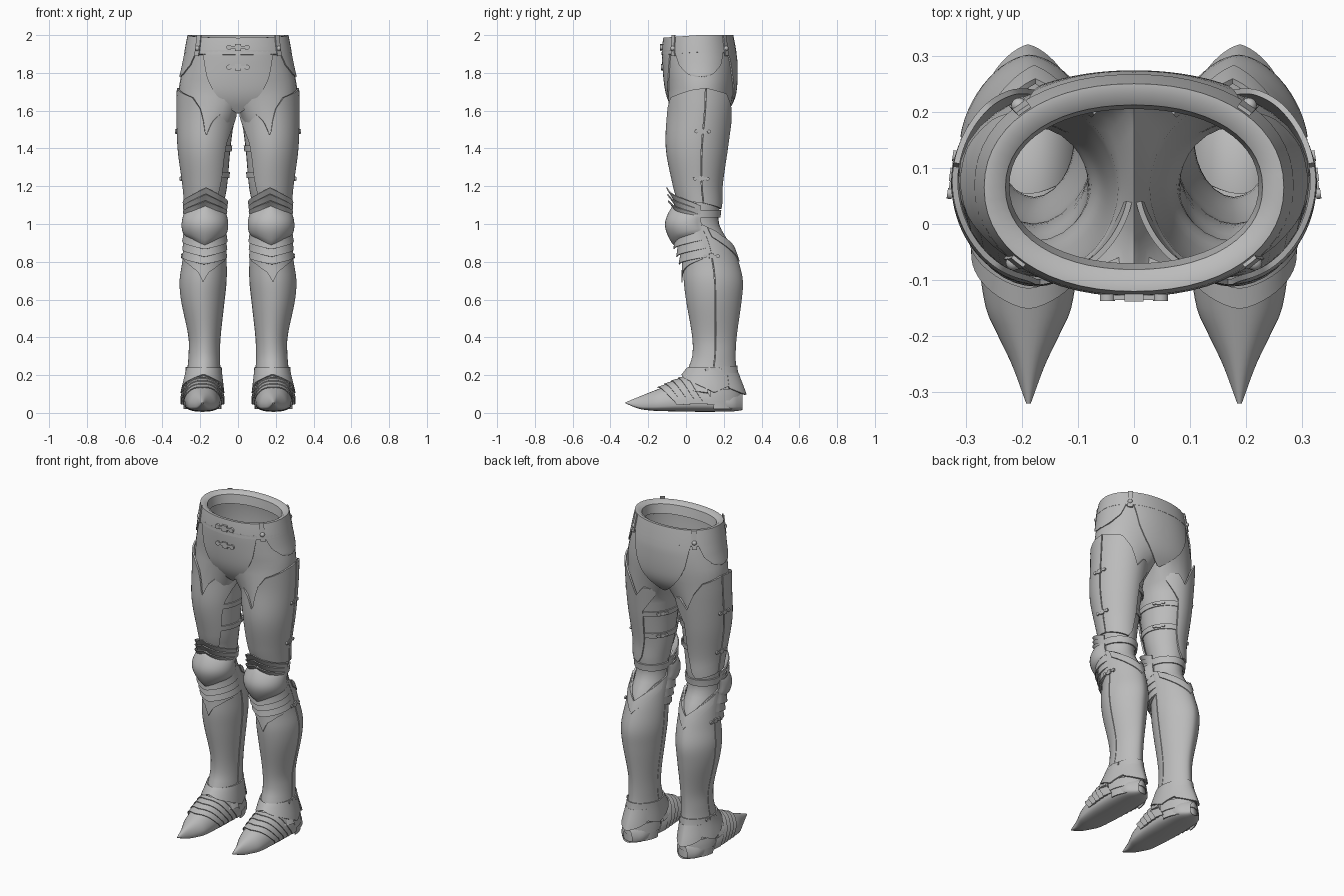
import bpy, bmesh
from math import sin, cos, pi, radians
from mathutils import Vector, Matrix

if "Cube" in bpy.data.objects:
    bpy.data.objects.remove(bpy.data.objects["Cube"])

steel = bpy.data.materials.new("grey steel")
steel.use_nodes = True
steel.diffuse_color = (0.5, 0.5, 0.5, 1)
steel.node_tree.nodes["Principled BSDF"].inputs["Base Color"].default_value = (0.5, 0.5, 0.5, 1)

# Leg sections: height, inner x, outer x, front y, back y
LEG = [(.03, .095, .28, .03, .285), (.1, .095, .282, .0, .28), (.22, .105, .258, .02, .255),
       (.3, .108, .25, .045, .25), (.4, .105, .25, .045, .255), (.6, .083, .29, .012, .282),
       (.7, .073, .297, .0, .288), (.8, .073, .283, .0, .265), (.9, .078, .273, -.01, .228),
       (1.0, .082, .268, -.035, .175), (1.1, .075, .272, -.03, .178), (1.2, .058, .28, -.055, .18),
       (1.4, .04, .306, -.093, .208), (1.6, .015, .312, -.09, .235), (1.72, .0, .31, -.098, .25)]
# Hip sections: height, half width, front y, back y
HIP = [(1.58, .3, -.045, .2), (1.65, .308, -.085, .245), (1.72, .313, -.105, .262),
       (1.85, .287, -.118, .265), (1.93, .272, -.12, .255), (2.0, .262, -.115, .245)]
# Foot sections: y, half width, bottom, top
FOOT = [(-.32, .004, .05, .056), (-.25, .03, .022, .085), (-.2, .054, .014, .105), (-.15, .076, .01, .125),
        (-.05, .09, .008, .165), (.05, .096, .006, .19), (.15, .094, .006, .18),
        (.25, .075, .008, .13), (.3, .03, .015, .1)]


def lerp(a, b, t):
    return a + (b - a) * t


def linear(rows, t):
    """Straight interpolation of an edge table, or a constant."""
    if not isinstance(rows, list):
        return rows
    t = min(max(t, rows[0][0]), rows[-1][0])
    for p, q in zip(rows, rows[1:]):
        if t <= q[0]:
            return lerp(p[1], q[1], (t - p[0]) / (q[0] - p[0]))


def smooth(rows, t):
    """Rounded interpolation of a section table."""
    t = min(max(t, rows[0][0]), rows[-1][0])
    i = next(k for k in range(len(rows) - 1) if t <= rows[k + 1][0])
    p, q = rows[i], rows[i + 1]
    o, r = rows[max(i - 1, 0)], rows[min(i + 2, len(rows) - 1)]
    h = q[0] - p[0]
    s = (t - p[0]) / h
    out = []
    for k in range(1, len(p)):
        m0 = (q[k] - o[k]) / (q[0] - o[0]) * h
        m1 = (r[k] - p[k]) / (r[0] - p[0]) * h
        d = q[k] - p[k]
        out.append(p[k] + s * (m0 + s * (3 * d - 2 * m0 - m1 + s * (m0 + m1 - 2 * d))))
    return out


def box(v, p=.93):
    return abs(v) ** p * (1 if v > 0 else -1)


# Surfaces: angle 0 faces the front (or the top of the foot), 90 faces outward
def leg(a, z, off=0):
    xi, xo, yf, yb = smooth(LEG, z)
    a = radians(a)
    # the calf narrows towards a ridge at the back
    p = lerp(1.05, 1.2, min(max((1 - z) * 5, 0), 1)) if cos(a) < 0 else 1.05
    return Vector(((xi + xo) / 2 + ((xo - xi) / 2 + off) * box(sin(a), p),
                   (yf + yb) / 2 - ((yb - yf) / 2 + off) * box(cos(a), p), z))


def hip(a, z, off=0):
    w, yf, yb = smooth(HIP, z)
    a = radians(a)
    return Vector(((w + off) * box(sin(a)), (yf + yb) / 2 - ((yb - yf) / 2 + off) * box(cos(a)), z))


def foot(a, y, off=0):
    w, zb, zt = smooth(FOOT, y)
    a = radians(a)
    c, mid = cos(a), lerp(zb, zt, .35)
    z = mid + (zt - mid + off) * c ** 1.2 if c > 0 else mid + (mid - zb) * box(c, .5)
    return Vector((.188 + (w + off) * box(sin(a), .9), y, z))


def finish(name, bm, thick=0, mirror=True):
    bmesh.ops.remove_doubles(bm, verts=bm.verts, dist=.0004)
    me = bpy.data.meshes.new(name)
    bm.to_mesh(me)
    bm.free()
    me.materials.append(steel)
    me.shade_smooth()
    ob = bpy.data.objects.new(name, me)
    bpy.context.collection.objects.link(ob)
    if thick:
        mod = ob.modifiers.new("Thickness", 'SOLIDIFY')
        mod.thickness, mod.offset = thick, 1
    if mirror:
        ob.modifiers.new("Other side", 'MIRROR')
    ob.modifiers.new("Sharp edges", 'EDGE_SPLIT').split_angle = radians(38)


def patch(name, fn, nu=28, nv=10, thick=.01, mirror=True):
    bm = bmesh.new()
    g = [[bm.verts.new(fn(i / nu, j / nv)) for i in range(nu + 1)] for j in range(nv + 1)]
    for j in range(nv):
        for i in range(nu):
            bm.faces.new((g[j][i], g[j][i + 1], g[j + 1][i + 1], g[j + 1][i]))
    finish(name, bm, thick, mirror)


def plate(name, a0, a1, bottom, top, off=.004, flare=(0, 0), bulge=0, thick=.01, nu=28, nv=10):
    """Armour plate on the leg; flare pushes the front of its lower and upper edge out."""
    def fn(u, v):
        a = lerp(a0, a1, u)
        front = max(0, cos(radians(a))) ** .9
        out = off + front * (lerp(*flare, v) + bulge * sin(pi * v) ** .6)
        return leg(a, lerp(linear(bottom, a), linear(top, a), v), out)
    patch(name, fn, nu, nv, thick)


def vee(mid, side, w=90, bow=.5):
    """Symmetric edge table with its point at the front."""
    k = lerp(mid, side, bow)
    return [(-w, side), (-w / 3, k), (0, mid), (w / 3, k), (w, side)]


def buckle(name, surf, a, z, off=.012, size=1, mirror=True):
    p = surf(a, z, off)
    n = (surf(a, z, .1) - surf(a, z)).normalized()
    m = Matrix((Vector((0, 0, 1)).cross(n), n, (0, 0, 1))).transposed().to_4x4()
    m = Matrix.Translation(p) @ m @ Matrix.Scale(size, 4)
    bm = bmesh.new()
    for w, h, d in ((.075, .01, .006), (.024, .026, .01)):
        bmesh.ops.create_cube(bm, size=1, matrix=m @ Matrix.Diagonal((w, d, h, 1)))
    for x in (-.034, .034):
        bmesh.ops.create_cone(bm, cap_ends=True, segments=10, radius1=.01, radius2=.01, depth=.009,
                              matrix=m @ Matrix.Translation((x, 0, 0)) @ Matrix.Rotation(pi / 2, 4, 'X'))
    finish(name, bm, 0, mirror)


# Trousers: half a hip shell flowing into one leg, mirrored
bm = bmesh.new()
N, S = 18, 8
rows = [[bm.verts.new(hip(180 * k / N, lerp(1.98, 1.72, j / 6))) for k in range(N + 1)] for j in range(7)]
for p, q in zip(rows, rows[1:]):
    for k in range(N):
        bm.faces.new((q[k], q[k + 1], p[k + 1], p[k]))
ring = rows[-1] + [bm.verts.new((0, lerp(.262, -.105, k / S), 1.72 - .1 * sin(pi * k / S) ** .4)) for k in range(1, S)]
start = [v.co.copy() for v in ring]
angles = [-45 + 270 * k / N for k in range(N + 1)] + [225 + 90 * k / S for k in range(1, S)]
steps = [[s.lerp(leg(a, 1.5), t) for s, a in zip(start, angles)] for t in (.2, .4, .6, .8, 1)]
steps += [[leg(a, lerp(1.5, .12, j / 44)) for a in angles] for j in range(1, 45)]
for pts in steps:
    new = [bm.verts.new(p) for p in pts]
    for k in range(len(new)):
        n = (k + 1) % len(new)
        bm.faces.new((new[k], new[n], ring[n], ring[k]))
    ring = new
finish("trousers", bm)

# Waistband with an inner lip
BAND = [(1.905, .0), (1.91, .009), (1.955, .008), (2.0, .005), (2.0, -.012), (1.985, -.035), (1.93, -.05)]
patch("waistband", lambda u, v: hip(360 * u, BAND[round(v * 6)][0], BAND[round(v * 6)][1])
      - Vector((0, 0, .014 * max(0, cos(2 * pi * u)))), 56, 6, 0, False)


# Hip panels, each tapering downwards
def panel(name, centre, z0, edge, mirror):
    def fn(u, v):
        z = lerp(z0, 1.92, v)
        return hip(centre + lerp(-1, 1, u) * linear(edge, z), z, .001)
    patch(name, fn, 24, 16, .007, mirror)


FRONT = [(1.59, 1), (1.61, 6), (1.65, 14), (1.7, 22), (1.78, 31), (1.92, 41)]
panel("front_panel", 0, 1.59, FRONT, False)
panel("back_panel", 180, 1.59, FRONT, False)
panel("side_panel", 90, 1.78, [(1.78, 2), (1.79, 18), (1.84, 32), (1.92, 40)], True)

# Waist tabs, rivets and belt buckles
for name, a in (("front", 48), ("back", 135)):
    patch(name + "_belt_tab", lambda u, v: hip(a + lerp(-3.5, 3.5, u), lerp(1.89, 2.0, v), .007), 4, 4, .007)
    bm = bmesh.new()
    bmesh.ops.create_uvsphere(bm, u_segments=12, v_segments=8, radius=.014,
                              matrix=Matrix.Translation(hip(a, 1.93, .011)))
    finish(name + "_belt_rivet", bm)
buckle("waist_buckle", hip, 0, 1.935, .011, 1.4, False)
buckle("panel_buckle", hip, 0, 1.83, .009, 1.4, False)

# Thigh plates
plate("front_thigh_plate", -78, 99,
      [(-78, 1.57), (-62, 1.5), (-48, 1.42), (-42, 1.25), (-34, 1.14), (0, 1.14), (99, 1.11)],
      [(-78, 1.61), (-30, 1.59), (-12, 1.54), (0, 1.46), (6, 1.54), (14, 1.61), (31, 1.67), (75, 1.71), (99, 1.72)],
      nu=44, nv=18)
plate("back_thigh_plate", 101, 220,
      [(101, 1.11), (168, 1.08), (182, 1.12), (191, 1.25), (193, 1.42), (205, 1.47), (220, 1.53)],
      [(101, 1.72), (140, 1.69), (160, 1.62), (178, 1.52), (195, 1.58), (220, 1.57)], nu=40, nv=18)
for i, z in enumerate((1.4, 1.26)):
    plate(f"inner_thigh_strap_{i}", 188, 325, z - .015, z + .015, .002, thick=.006, nv=2)
    buckle(f"inner_thigh_buckle_{i}", leg, 235, z, .009, .8)
plate("knee_strap", 60, 300, 1.035, 1.075, .003, thick=.008, nv=3)

# Knee: fanned upper lames, cap, lower lames and the pointed tongue
for i in range(3):
    plate(f"upper_knee_lame_{i}", -92, 92, vee(1.08 + .025 * i, 1.0 + .02 * i),
          vee(1.125 + .035 * i, 1.05 + .024 * i, bow=.4), .003 + .002 * i, (.015, .055 - .008 * i), thick=.006, nv=5)
plate("knee_cap", -96, 96, vee(.89, .97), vee(1.1, 1.045), .003, (.04, .018), .035, nv=14)
for i in range(3):
    plate(f"lower_knee_lame_{i}", -92, 96, vee(.865 - .04 * i, .92 - .045 * i, bow=.35),
          vee(.96 - .05 * i, 1.0 - .05 * i), .006, (.05 - .011 * i, .025 - .007 * i), thick=.006, nv=5)
plate("knee_tongue", -88, 88, [(-88, .83), (-40, .785), (-13, .745), (0, .69), (13, .745), (40, .785), (88, .83)],
      .87, .006, (.012, .008), thick=.006, nu=36, nv=6)

# Greaves
plate("shin_plate", -84, 94, .2, .83, .002, nv=26)
plate("calf_plate", 96, 274, .2, [(96, 1.0), (130, .96), (180, .85), (230, .96), (274, 1.0)], .003, nv=30)
plate("calf_lame", 110, 250, [(110, .93), (180, .8), (250, .93)],
      [(110, .98), (180, .87), (250, .98)], .009, nv=6)

# Side buckles over the seams
for i, (a, z) in enumerate(((99, 1.49), (99, 1.24), (95, .83), (95, .23))):
    buckle(f"side_buckle_{i}", leg, a, z, .015)

# Ankle guard and heel lames, the spur drawn out to a point
plate("ankle_guard", -178, 182,
      [(-178, .1), (-130, .14), (-95, .11), (-50, .16), (0, .2), (50, .16), (95, .105), (130, .14), (182, .1)],
      [(-178, .25), (-90, .24), (0, .235), (90, .24), (182, .25)], .01, (.02, .0), nu=56, nv=6)
patch("heel_spur", lambda u, v: leg(lerp(130, 230, u), lerp(.13 - .035 * sin(pi * u), .21, v),
                                    .014 + .018 * (1 - v) * (1 - abs(2 * u - 1))), 20, 5, .008)
for i in range(2):
    plate(f"heel_lame_{i}", 85, 275, .02 + .045 * i, .075 + .05 * i, .002 + .005 * i, thick=.006, nv=3)

# Shoe with a pointed toe and overlapping lames
patch("shoe", lambda u, v: foot(360 * u, lerp(-.32, .3, v)), 32, 40, 0)
for i in range(5):
    def lame(u, v):
        k = lerp(-1, 1, u)
        y = -.15 + .036 * i + .1 * abs(k) ** 1.4 + .06 * v
        return foot(k * 98, min(y, .28), .002 + .006 * (1 - v) + .002 * i)
    patch(f"toe_lame_{i}", lame, 24, 4, .005)
plate("instep_plate", -80, 80, vee(.14, .1), vee(.21, .12, bow=.6), .01, (.03, .005), nv=5)
